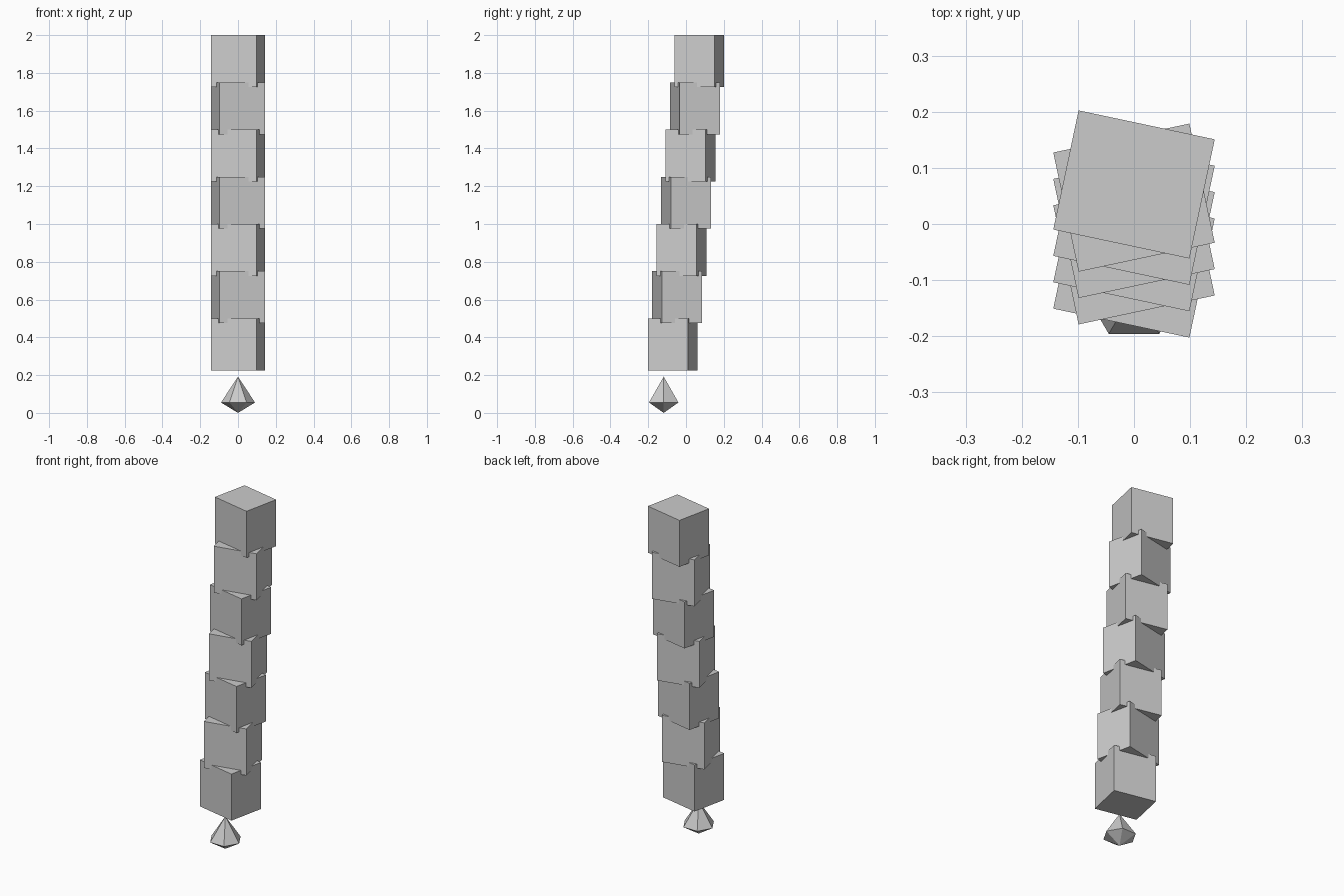
import bpy
import bmesh
from math import radians
from mathutils import Matrix

cube = bpy.data.objects.get("Cube")
if cube:
    bpy.data.objects.remove(cube, do_unlink=True)

grey = bpy.data.materials.new("plain grey")
grey.use_nodes = True
colour = (0.6, 0.6, 0.6, 1)
grey.diffuse_color = colour
grey.node_tree.nodes["Principled BSDF"].inputs["Base Color"].default_value = colour


def add_part(name, bm, location, turn=0):
    bmesh.ops.recalc_face_normals(bm, faces=bm.faces)
    mesh = bpy.data.meshes.new(name)
    bm.to_mesh(mesh)
    bm.free()
    mesh.materials.append(grey)
    part = bpy.data.objects.new(name, mesh)
    part.location = location
    part.rotation_euler.z = radians(turn)
    bpy.context.collection.objects.link(part)
    return part


# Leaning stack of overlapping blocks, twisted alternately left and right
COUNT, STEP, HEIGHT = 7, 0.25, 0.275
for i in range(COUNT):
    bm = bmesh.new()
    bmesh.ops.create_cube(bm, size=1, matrix=Matrix.Diagonal((0.248, 0.217, HEIGHT, 1)))
    z = 2 - HEIGHT / 2 - STEP * (COUNT - 1 - i)
    y = 0.0235 * (i - (COUNT - 1) / 2)
    add_part(f"block_{i + 1}", bm, (0, y, z), 12 if i % 2 else -12)

# Six-sided gem hanging below: a tall upper point and a shallow lower point
bm = bmesh.new()
ring = bmesh.ops.create_circle(bm, segments=6, radius=0.09)["verts"]
# Corners lie on the x axis, flat sides face front and back
bmesh.ops.rotate(bm, verts=ring, cent=(0, 0, 0), matrix=Matrix.Rotation(radians(30 if abs(ring[0].co.x) < 0.01 else 0), 3, "Z"))
for tip_z in (0.137, -0.055):
    tip = bm.verts.new((0, 0, tip_z))
    for a, b in zip(ring, ring[1:] + ring[:1]):
        bm.faces.new((a, b, tip))
add_part("gem", bm, (0, -0.118, 0.055))
